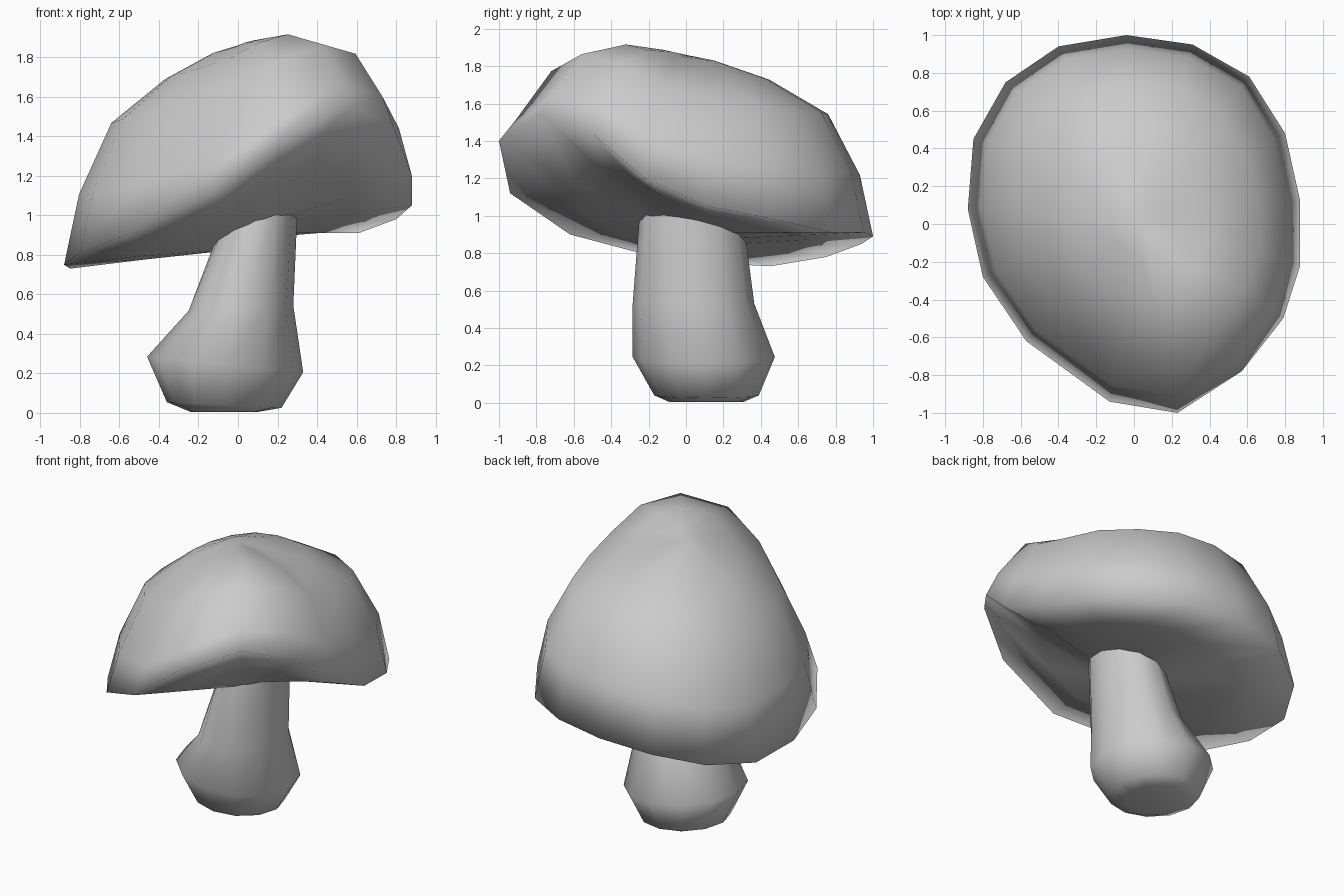
import bpy, bmesh, math

if "Cube" in bpy.data.objects:
    bpy.data.objects.remove(bpy.data.objects["Cube"])


def loft(name, rings, start=None, end=None, angle=50):
    """Skin closed rings of equal length; optional pole points close the ends."""
    bm = bmesh.new()
    vs = [[bm.verts.new(p) for p in r] for r in rings]
    n = len(vs[0])
    for a, b in zip(vs, vs[1:]):
        for i in range(n):
            j = (i + 1) % n
            bm.faces.new((a[i], a[j], b[j], b[i]))
    for ring, pole in ((vs[0], start), (vs[-1], end)):
        if pole:
            p = bm.verts.new(pole)
            for i in range(n):
                bm.faces.new((ring[i], ring[(i + 1) % n], p))
    bmesh.ops.recalc_face_normals(bm, faces=bm.faces)
    me = bpy.data.meshes.new(name)
    bm.to_mesh(me)
    bm.free()
    ob = bpy.data.objects.new(name, me)
    bpy.context.collection.objects.link(ob)
    bpy.context.view_layer.objects.active = ob
    ob.select_set(True)
    bpy.ops.object.shade_smooth_by_angle(angle=math.radians(angle))
    ob.select_set(False)
    return ob


# Cap: wavy tilted rim, counter-clockwise from the front
rim = [(.23, -1, 1.4), (.57, -.78, 1.55), (.79, -.5, 1.44), (.88, -.22, 1.2),
       (.88, .12, 1.05), (.8, .48, .98), (.61, .78, .91), (.31, .95, .91),
       (-.04, 1, .89), (-.4, .94, .85), (-.68, .75, .78), (-.85, .45, .73),
       (-.88, .08, .75), (-.8, -.28, .81), (-.57, -.62, .9), (-.13, -.94, 1.12)]


def dome_ring(s, h, g, drop, shift):
    # blend of a dome flattening to its apex and one leaning with the rim;
    # the front slope is less bulged (drop)
    return [(x * s + shift * .5, y * s + shift,
             .5 * (z + (1.86 - z) * h) + .5 * (1.08 + (z - 1.08) * s + .78 * g)
             - drop * max(0, -y))
            for x, y, z in rim]


def stem_top(x, y):
    return .91 + .35 * (x - .09) - .2 * (y - .035)


def under_ring(s):
    # underside runs from the rim in to the slanted top of the stem
    out = []
    for x, y, z in rim:
        d = math.hypot(x, y)
        ix, iy = .09 + .2 * x / d, .035 + .27 * y / d
        iz = stem_top(ix, iy)
        out.append((ix + (x - ix) * s, iy + (y - iy) * s, iz + (z - iz) * s))
    return out


cap_rings = [under_ring(0), under_ring(.5), rim]
for s, h, g, drop, shift in ((.92, .33, .41, .11, .01), (.74, .66, .79, .045, .02),
                             (.43, .86, .94, 0, .015), (.15, .98, .985, 0, 0)):
    cap_rings.append(dome_ring(s, h, g, drop, shift))
loft("mushroom_cap", cap_rings, start=(.09, .035, .95), end=(0, 0, 1.86), angle=180)

# Stem: swollen base narrowing to the slanted top
N = 12


def stem_ring(cx, cy, rx, ry, z, tilt_x=0.0, tilt_y=0.0):
    out = []
    for i in range(N):
        a = 2 * math.pi * i / N
        dx, dy = rx * math.cos(a), ry * math.sin(a)
        out.append((cx + dx, cy + dy, z + tilt_x * dx + tilt_y * dy))
    return out


stem_rings = [
    stem_ring(-.07, .11, .17, .2, .005),
    stem_ring(-.07, .11, .29, .28, .04, -.05),
    stem_ring(-.065, .095, .395, .38, .245, -.1),
    stem_ring(.015, .04, .265, .325, .53, .05),
    stem_ring(.09, .035, .21, .285, .93, .35, -.2),
    stem_ring(.1, .03, .19, .26, 1.02, .35, -.2),
]
loft("mushroom_stem", stem_rings, start=(-.07, .11, .01), end=(.1, .03, 1.03), angle=70)
